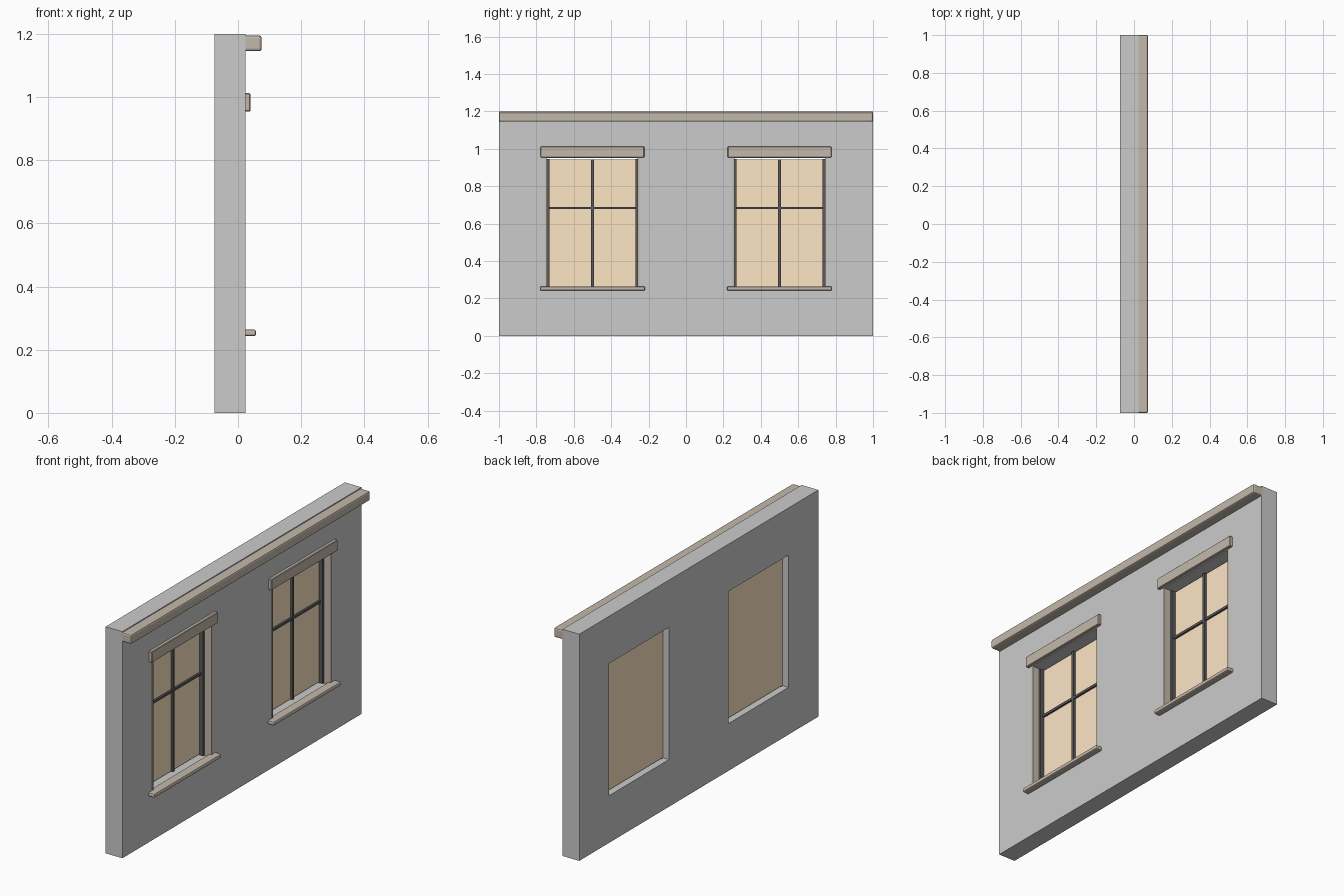
import bpy

if "Cube" in bpy.data.objects:
    bpy.data.objects.remove(bpy.data.objects["Cube"])


def material(name, rgb):
    m = bpy.data.materials.new(name)
    m.diffuse_color = (*rgb, 1)
    m.use_nodes = True
    m.node_tree.nodes["Principled BSDF"].inputs["Base Color"].default_value = m.diffuse_color
    return m


wood = material("wood", (0.55, 0.485, 0.41))
iron = material("dark_frame", (0.1, 0.1, 0.1))
amber = material("lit_glass", (1.0, 0.79, 0.56))


def box(name, x, y, z, mat=None, bevel=0, segments=2):
    """Box from (min, max) ranges on each axis."""
    bpy.ops.mesh.primitive_cube_add(size=1, location=[sum(r) / 2 for r in (x, y, z)])
    o = bpy.context.object
    o.name = name
    o.scale = [r[1] - r[0] for r in (x, y, z)]
    bpy.ops.object.transform_apply(location=False, rotation=False, scale=True)
    if mat:
        o.data.materials.append(mat)
    if bevel:
        b = o.modifiers.new("bevel", 'BEVEL')
        b.width, b.segments = bevel, segments
    return o


# wall slab with two window openings cut through
wall = box("wall", (-0.075, 0.023), (-1, 1), (0, 1.2))
for c in (-0.5, 0.5):
    cutter = box("opening_cutter", (-0.2, 0.2), (c - 0.25, c + 0.25), (0.25, 0.95))
    cutter.hide_render = True
    cut = wall.modifiers.new("opening", 'BOOLEAN')
    cut.operation, cut.solver, cut.object = 'DIFFERENCE', 'EXACT', cutter
    bpy.context.view_layer.objects.active = wall
    bpy.ops.object.modifier_apply(modifier=cut.name)
    bpy.data.objects.remove(cutter)

# cornice along the top edge
box("cornice", (0.003, 0.075), (-1, 1), (1.145, 1.195), wood, 0.008)

for side, c in (("left", -0.5), ("right", 0.5)):
    # pane and glazing bars
    box(side + "_glass", (-0.045, -0.038), (c - 0.243, c + 0.243), (0.256, 0.944), amber)
    box(side + "_mullion", (-0.04, -0.026), (c - 0.0075, c + 0.0075), (0.256, 0.944), iron)
    box(side + "_crossbar", (-0.04, -0.028), (c - 0.243, c + 0.243), (0.677, 0.69), iron)
    # side frame bars and wooden jambs
    for s in (-1, 1):
        def span(a, b):
            return tuple(sorted((c + s * a, c + s * b)))
        box(side + "_frame_bar", (-0.044, -0.016), span(0.231, 0.246), (0.252, 0.946), iron)
        box(side + "_jamb", (-0.016, 0.024), span(0.242, 0.251), (0.25, 0.952), wood)
    # lintel and sill
    box(side + "_lintel", (0.01, 0.04), (c - 0.277, c + 0.277), (0.954, 1.012), wood, 0.003, 1)
    box(side + "_sill", (0.008, 0.057), (c - 0.281, c + 0.281), (0.243, 0.264), wood, 0.006)
